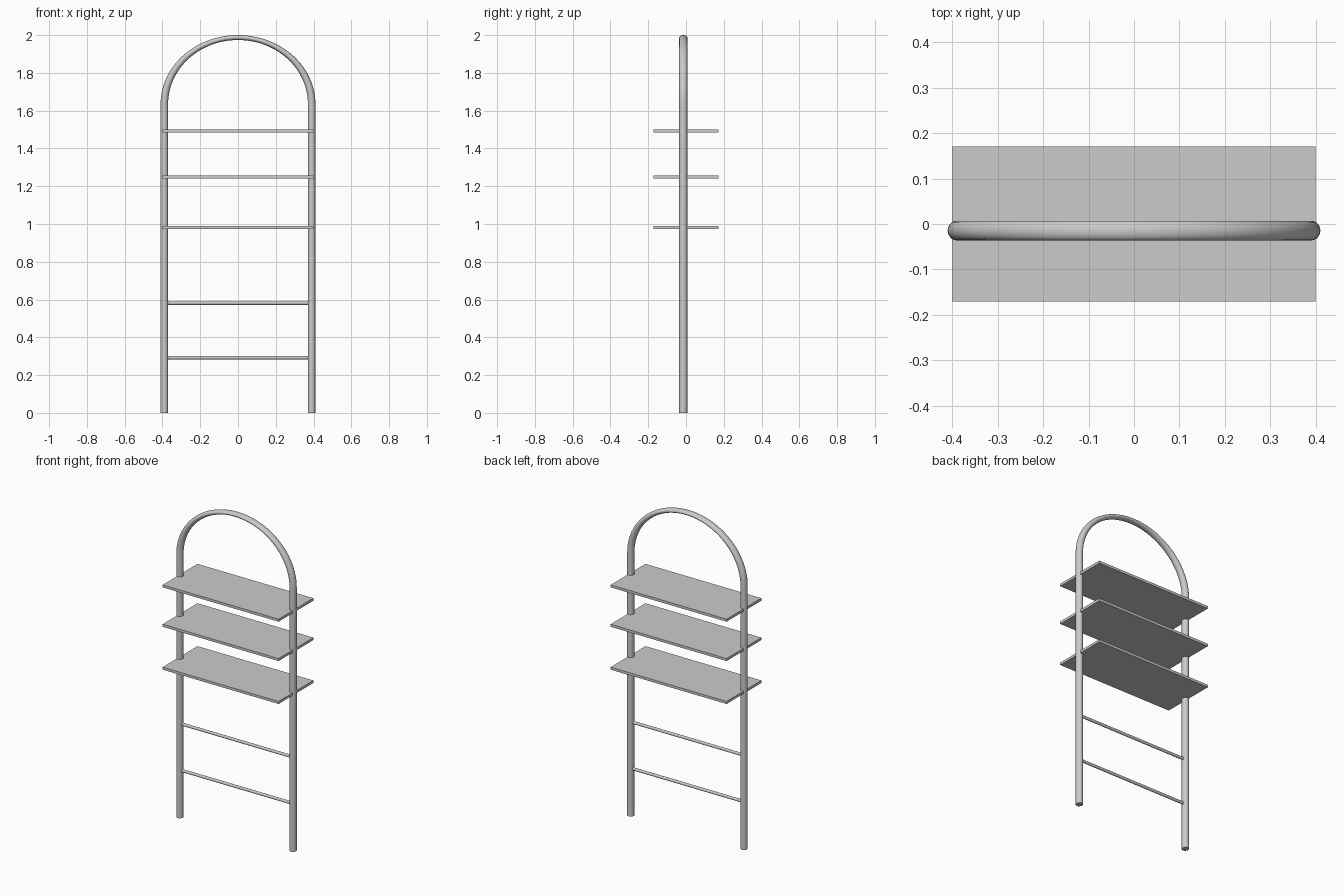
import bpy, bmesh
from math import pi, sin, cos, radians
from mathutils import Matrix

cube = bpy.data.objects.get("Cube")
if cube:
    bpy.data.objects.remove(cube, do_unlink=True)

grey = bpy.data.materials.new("light_grey")
grey.use_nodes = True
grey.diffuse_color = (0.6, 0.6, 0.59, 1)
grey.node_tree.nodes["Principled BSDF"].inputs["Base Color"].default_value = (0.6, 0.6, 0.59, 1)

FRAME_Y = -0.0145
POST_X = 0.39
ARCH_BASE = 1.635


def add_object(name, bm, smooth=True):
    bmesh.ops.recalc_face_normals(bm, faces=bm.faces)
    mesh = bpy.data.meshes.new(name)
    bm.to_mesh(mesh)
    bm.free()
    mesh.materials.append(grey)
    obj = bpy.data.objects.new(name, mesh)
    bpy.context.collection.objects.link(obj)
    if smooth:
        bpy.ops.object.select_all(action='DESELECT')
        obj.select_set(True)
        bpy.context.view_layer.objects.active = obj
        bpy.ops.object.shade_smooth_by_angle(angle=radians(35))
    return obj


# Tubular frame: two posts joined by a slightly flattened half-round arch
def tube_ring(bm, t, base, sides=24):
    ring = []
    for i in range(sides):
        p = 2 * pi * i / sides
        x = (POST_X + 0.02 * cos(p)) * cos(t)
        y = FRAME_Y + 0.0215 * sin(p)
        z = base + (0.352 + 0.013 * cos(p)) * sin(t)
        ring.append(bm.verts.new((x, y, z)))
    return ring


bm = bmesh.new()
steps = 48
rings = [tube_ring(bm, 0, 0)]
rings += [tube_ring(bm, pi * k / steps, ARCH_BASE) for k in range(steps + 1)]
rings.append(tube_ring(bm, pi, 0))
for a, b in zip(rings, rings[1:]):
    n = len(a)
    for i in range(n):
        j = (i + 1) % n
        bm.faces.new((a[i], a[j], b[j], b[i]))
bm.faces.new(rings[0])
bm.faces.new(rings[-1])
add_object("arched_frame", bm)

# Three flat shelves
for name, z in (("lower", 0.981), ("middle", 1.248), ("upper", 1.493)):
    bm = bmesh.new()
    bmesh.ops.create_cube(bm, size=1)
    bmesh.ops.scale(bm, vec=(0.798, 0.342, 0.016), verts=bm.verts)
    bmesh.ops.translate(bm, vec=(0, 0, z), verts=bm.verts)
    add_object(name + "_shelf", bm, smooth=False)

# Two thin rungs
for name, z in (("lower", 0.292), ("upper", 0.581)):
    bm = bmesh.new()
    bmesh.ops.create_cone(bm, cap_ends=True, segments=16, radius1=0.009, radius2=0.009, depth=0.76,
                          matrix=Matrix.Translation((0, FRAME_Y, z)) @ Matrix.Rotation(pi / 2, 4, 'Y'))
    add_object(name + "_rung", bm)
